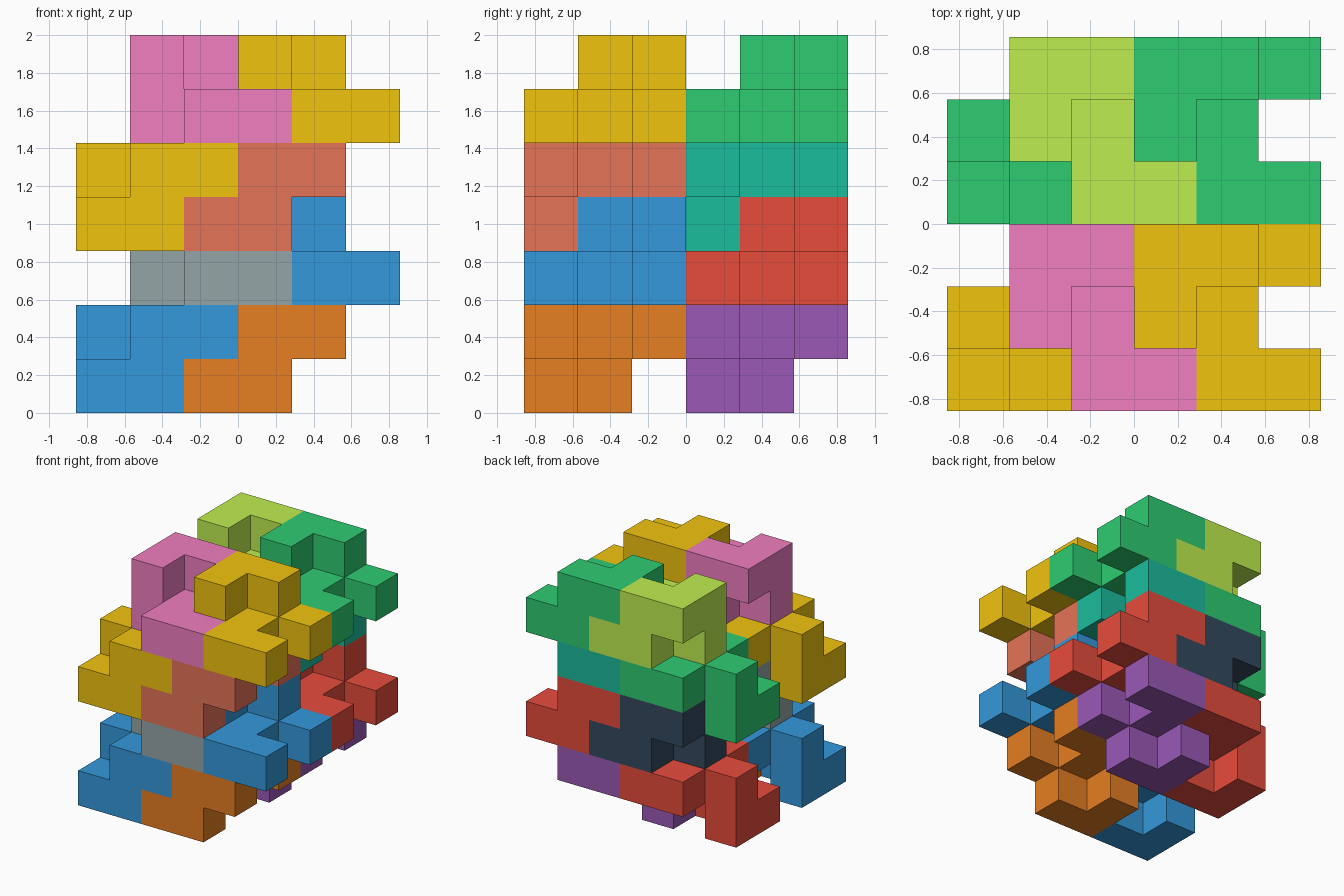
import bpy, bmesh
from mathutils import Vector

if "Cube" in bpy.data.objects:
    bpy.data.objects.remove(bpy.data.objects["Cube"])

U = 2 / 7                                   # cube edge: the stack is 7 cubes tall
ORIGIN = Vector((-3, -3, 0))

# Nine-cube tile: three cubes under a C-shaped layer of six
TILE = [(0, 0, 0), (0, 1, 0), (1, 0, 0),
        (1, 0, 1), (2, 0, 1), (0, 1, 1), (1, 1, 1), (1, 2, 1), (2, 2, 1)]
# The same tile turned half a turn about x, interlocking from above
FLIPPED = [(x + 1, 2 - y, 3 - z) for x, y, z in TILE]

COLOURS = {
    "blue": "3498db", "orange": "e67e22", "grey": "95a5a6",
    "red": "e74c3c", "purple": "9b59b6", "navy": "34495e",
    "gold": "f1c40f", "salmon": "e57358", "pink": "f17ec0",
    "green": "2ecc71", "teal": "1abc9c", "lime": "bfee50",
}


def material(name):
    mat = bpy.data.materials.get(name)
    if mat is None:
        mat = bpy.data.materials.new(name)
        srgb = [int(COLOURS[name][i:i + 2], 16) / 255 for i in (0, 2, 4)]
        mat.diffuse_color = [((c + 0.055) / 1.055) ** 2.4 for c in srgb] + [1]
        mat.use_nodes = True
        mat.node_tree.nodes["Principled BSDF"].inputs["Base Color"].default_value = mat.diffuse_color
    return mat


def polycube(name, cells, offset, colour):
    """Outer skin of a set of unit cubes, with coplanar faces merged."""
    filled = set(cells)
    bm = bmesh.new()
    for cell in cells:
        centre = Vector(cell) + Vector((0.5, 0.5, 0.5))
        for axis in range(3):
            for sign in (-1, 1):
                n = Vector((0, 0, 0))
                n[axis] = sign
                if tuple(int(c + d) for c, d in zip(cell, n)) in filled:
                    continue
                u = Vector((0, 0, 0))
                u[(axis + 1) % 3] = 1
                v = n.cross(u)
                corners = [(-1, -1), (1, -1), (1, 1), (-1, 1)]
                bm.faces.new([bm.verts.new((centre + (n + u * a + v * b) / 2 + offset) * U)
                              for a, b in corners])
    bmesh.ops.remove_doubles(bm, verts=bm.verts, dist=1e-4)
    bmesh.ops.dissolve_limit(bm, angle_limit=0.01, verts=bm.verts, edges=bm.edges)
    bmesh.ops.recalc_face_normals(bm, faces=bm.faces)
    mesh = bpy.data.meshes.new(name)
    bm.to_mesh(mesh)
    bm.free()
    mesh.materials.append(material(colour))
    bpy.context.collection.objects.link(bpy.data.objects.new(name, mesh))


# Four blocks (front/back, lower/upper), each of two upright and two flipped tiles
BLOCKS = [
    ("lower_front", (0, 0, 0), ("blue", "orange", "grey", "blue")),
    ("lower_back", (0, 3, 0), ("red", "purple", "navy", "red")),
    ("upper_front", (0, 0, 3), ("gold", "salmon", "pink", "gold")),
    ("upper_back", (0, 3, 3), ("green", "teal", "lime", "green")),
]
PARTS = [("left_upright_tile", TILE, 0), ("right_upright_tile", TILE, 2),
         ("left_flipped_tile", FLIPPED, 0), ("right_flipped_tile", FLIPPED, 2)]

for block, shift, colours in BLOCKS:
    for (part, cells, dx), colour in zip(PARTS, colours):
        offset = ORIGIN + Vector(shift) + Vector((dx, 0, 0))
        polycube(f"{block}_{part}", cells, offset, colour)
